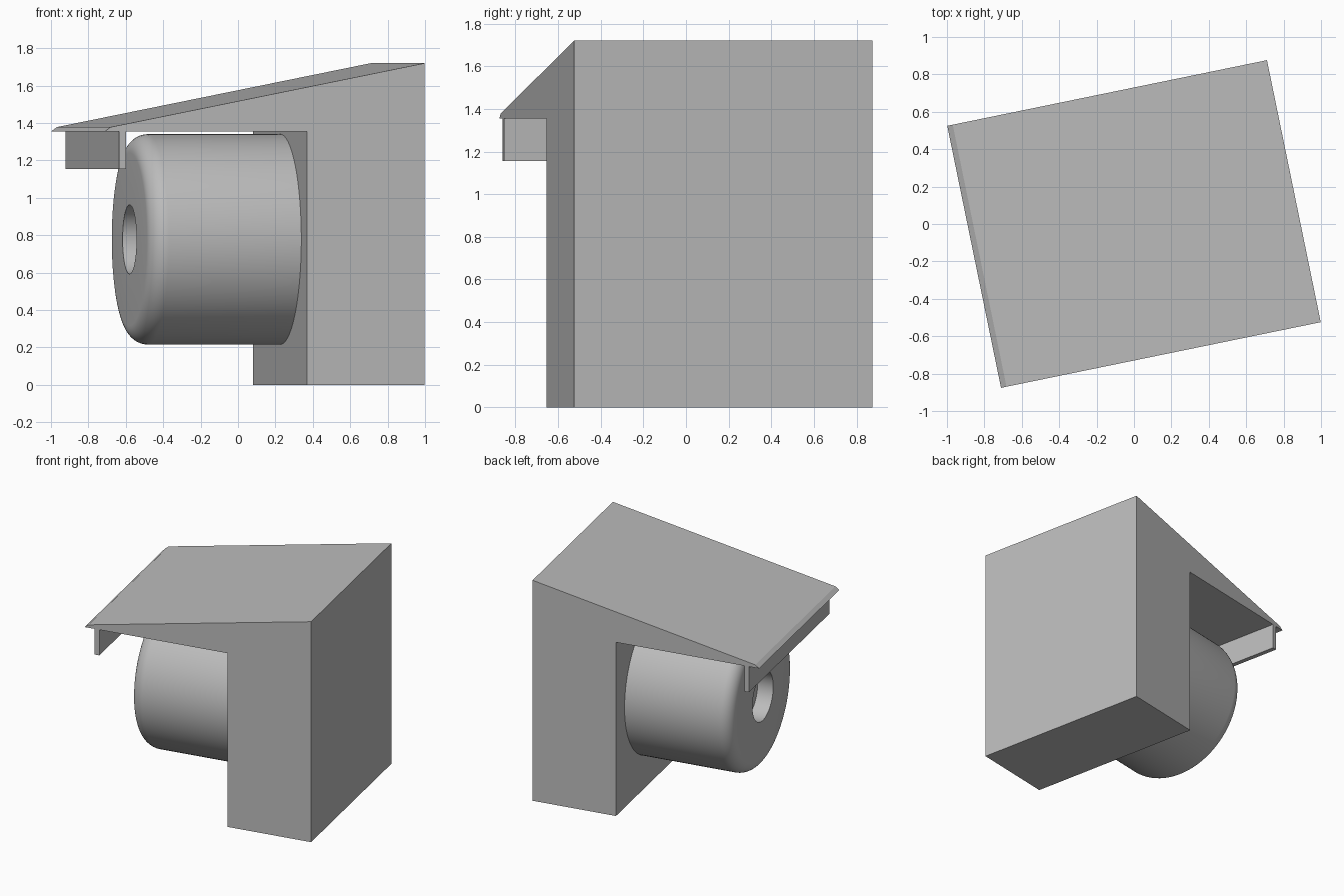
import bpy, bmesh, math
from mathutils import Vector

cube = bpy.data.objects.get("Cube")
if cube:
    bpy.data.objects.remove(cube, do_unlink=True)

TURN = math.radians(11.6)     # whole model is turned about z
HALF_L, HALF_D = 0.8725, 0.715
WALL, LEDGE, TOP = 0.23, 1.355, 1.72

grey = bpy.data.materials.new("plain_grey")
grey.use_nodes = True
colour = (0.5, 0.5, 0.5, 1)
grey.diffuse_color = colour
grey.node_tree.nodes["Principled BSDF"].inputs["Base Color"].default_value = colour


def finish(name, bm):
    bmesh.ops.recalc_face_normals(bm, faces=bm.faces)
    mesh = bpy.data.meshes.new(name)
    bm.to_mesh(mesh)
    bm.free()
    mesh.materials.append(grey)
    obj = bpy.data.objects.new(name, mesh)
    bpy.context.collection.objects.link(obj)
    obj.rotation_euler.z = TURN
    return obj


def extrude_profile(name, points):
    """Extrude an x-z outline across the full depth."""
    bm = bmesh.new()
    face = bm.faces.new([bm.verts.new((x, -HALF_D, z)) for x, z in points])
    out = bmesh.ops.extrude_face_region(bm, geom=[face])["geom"]
    verts = [g for g in out if isinstance(g, bmesh.types.BMVert)]
    bmesh.ops.translate(bm, verts=verts, vec=(0, 2 * HALF_D, 0))
    return finish(name, bm)


# Upright block with its sloping overhang and chamfered eave
extrude_profile("body_with_roof", [
    (WALL, 0), (HALF_L, 0), (HALF_L, TOP),
    (-HALF_L + 0.03, 1.378), (-HALF_L, LEDGE), (WALL, LEDGE)])

# Thin strip hanging below the eave
extrude_profile("hanging_lip", [
    (-0.795, 1.155), (-0.759, 1.155), (-0.759, LEDGE), (-0.795, LEDGE)])

# Round drum with a filleted rim and a blind hole, turned about the x axis
AXIS_Z, RADIUS, FILLET, HOLE, FRONT, DEPTH = 0.778, 0.5625, 0.1, 0.185, -0.592, 0.12
outline = [(FRONT + DEPTH, 0), (FRONT + DEPTH, HOLE), (FRONT, HOLE)]
for i in range(11):
    a = math.pi / 2 * i / 10
    outline.append((FRONT + FILLET * (1 - math.cos(a)),
                    RADIUS - FILLET * (1 - math.sin(a))))
outline += [(WALL, RADIUS), (WALL, 0)]

bm = bmesh.new()
verts = [bm.verts.new((x, 0, AXIS_Z + r)) for x, r in outline]
edges = [bm.edges.new(pair) for pair in zip(verts, verts[1:])]
bmesh.ops.spin(bm, geom=verts + edges, cent=Vector((0, 0, AXIS_Z)),
               axis=Vector((1, 0, 0)), angle=2 * math.pi, steps=96)
bmesh.ops.remove_doubles(bm, verts=bm.verts, dist=0.0005)
drum = finish("drum", bm)

bpy.ops.object.select_all(action="DESELECT")
drum.select_set(True)
bpy.context.view_layer.objects.active = drum
bpy.ops.object.shade_smooth_by_angle(angle=math.radians(30))
